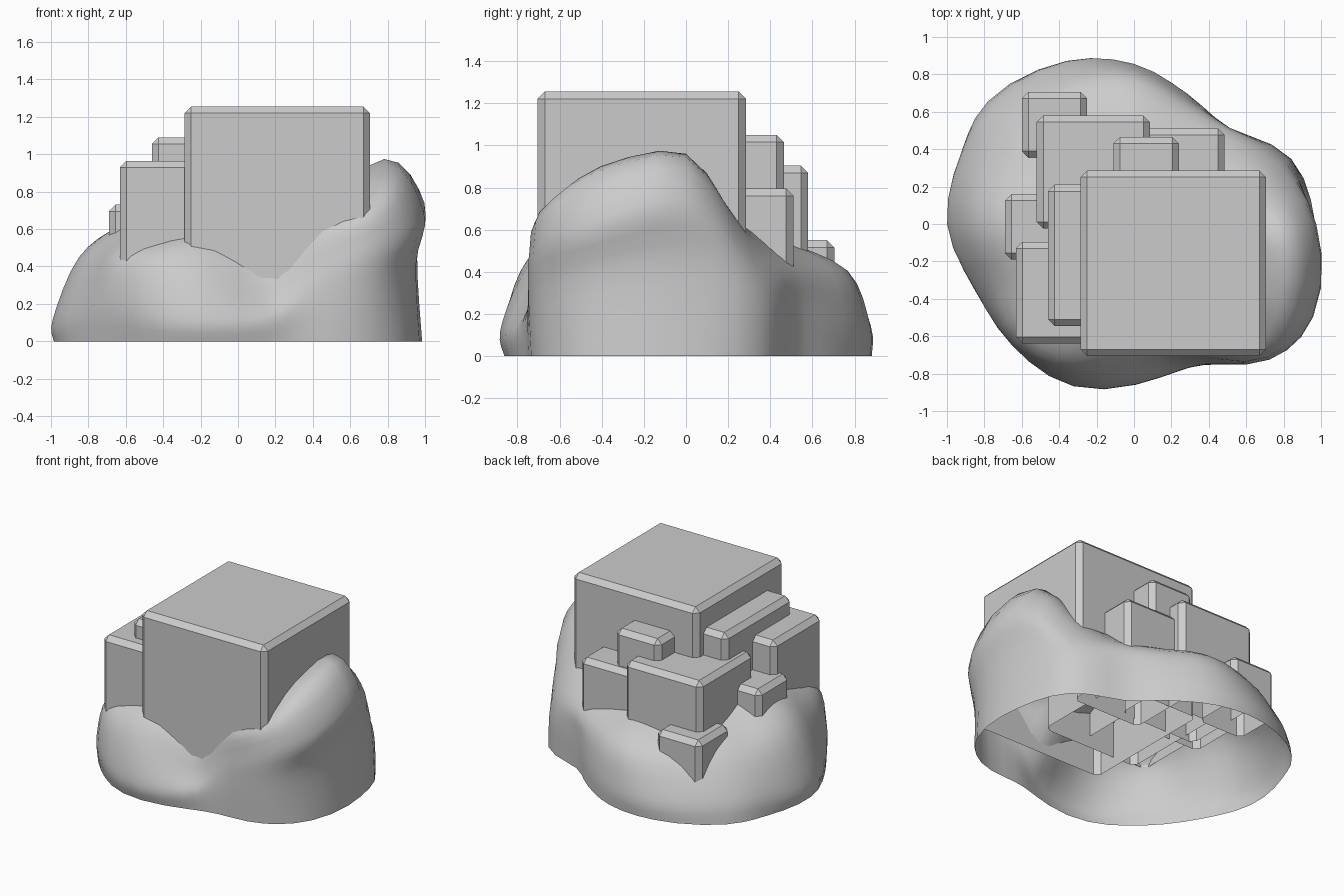
import bpy, bmesh, math

if "Cube" in bpy.data.objects:
    bpy.data.objects.remove(bpy.data.objects["Cube"])

# Rock profile per 22.5 degrees: base radius, then (radius, height) for wall, shoulder, crown
PROFILES = [
    (.97, .94, .45, .965, .75, .75, .96),
    (.91, .90, .28, .83, .47, .68, .62),
    (.72, .725, .25, .70, .42, .50, .57),
    (.75, .745, .20, .68, .41, .45, .56),
    (.85, .85, .16, .76, .41, .45, .56),
    (.94, .93, .14, .79, .39, .50, .54),
    (1.02, .98, .16, .80, .42, .52, .56),
    (1.0, .98, .15, .83, .41, .58, .56),
    (.985, .99, .12, .85, .45, .62, .62),
    (.92, .91, .18, .80, .46, .60, .62),
    (.90, .92, .20, .86, .46, .60, .59),
    (.90, .925, .13, .84, .40, .68, .56),
    (.82, .83, .11, .765, .22, .64, .46),
    (.84, .84, .20, .81, .36, .72, .59),
    (.99, 1.01, .30, 1.02, .54, .92, .71),
    (1.04, 1.03, .38, 1.075, .63, .88, .90),
]
# Columns turned a few degrees to catch the corners and the front dip
SHIFT = {6: 5, 11: 2, 12: 10, 13: 4, 15: -5}
ASTEP, LSTEP = 3, 4


def spline(a, b, c, d, t):
    return tuple(.5 * (2*q + (r-p)*t + (2*p-5*q+4*r-s)*t*t + (3*q-p-3*r+s)*t**3)
                 for p, q, r, s in zip(a, b, c, d))


def make_object(name, bm):
    bmesh.ops.recalc_face_normals(bm, faces=bm.faces)
    me = bpy.data.meshes.new(name)
    bm.to_mesh(me)
    bm.free()
    ob = bpy.data.objects.new(name, me)
    bpy.context.collection.objects.link(ob)
    return ob


def rock():
    """Smooth open-bottomed boulder lofted through the radial profiles."""
    bm = bmesh.new()
    n = len(PROFILES)
    rows = [p + (SHIFT.get(i, 0),) for i, p in enumerate(PROFILES)]
    cols = []
    for i in range(n * ASTEP):
        k, t = i // ASTEP, (i % ASTEP) / ASTEP
        p = spline(*[rows[(k + j) % n] for j in (-1, 0, 1, 2)], t)
        pts = [(p[0], 0), (p[1], p[2]), (p[3], p[4]), (p[5], p[6]), (.33, .68), (0, .7)]
        pts = [pts[0]] + pts
        a = 2 * math.pi * i / (n * ASTEP) + math.radians(p[7])
        col = []
        for s in range(4):
            for m in range(LSTEP):
                q = spline(*(pts[s:s + 4]), m / LSTEP)
                col.append(bm.verts.new((q[0]*math.cos(a), q[0]*math.sin(a), max(q[1], 0))))
        cols.append(col)
    for i, c in enumerate(cols):
        d = cols[(i + 1) % len(cols)]
        for j in range(len(c) - 1):
            bm.faces.new((c[j], d[j], d[j + 1], c[j + 1]))
    # close the crown hidden under the cubes
    centre = bm.verts.new((0, 0, .7))
    for i, c in enumerate(cols):
        bm.faces.new((c[-1], cols[(i + 1) % len(cols)][-1], centre))
    ob = make_object("rock_base", bm)
    bpy.context.view_layer.objects.active = ob
    ob.select_set(True)
    bpy.ops.object.shade_smooth_by_angle(angle=math.radians(40))
    ob.select_set(False)


def crystal(name, x0, y0, size, top, bevel=.035):
    """Chamfered cube without a bottom face."""
    bm = bmesh.new()
    bmesh.ops.create_cube(bm, size=size)
    for v in bm.verts:
        v.co.x += x0 + size / 2
        v.co.y += y0 + size / 2
        v.co.z += top - size / 2
    bm.normal_update()
    bmesh.ops.delete(bm, geom=[f for f in bm.faces if f.normal.z < -.5], context='FACES_ONLY')
    bmesh.ops.bevel(bm, geom=[e for e in bm.edges if not e.is_boundary],
                    offset=bevel, segments=1, affect='EDGES')
    make_object(name, bm)


rock()

# Cubic crystals: min x, min y, edge length, top height
for name, spec in {
    "main_crystal": (-.285, -.705, .99, 1.255),
    "tall_left_crystal": (-.46, -.545, .755, 1.09),
    "front_left_crystal": (-.63, -.64, .545, .965),
    "small_left_crystal": (-.69, -.19, .35, .73),
    "rear_crystal": (-.52, -.025, .605, .905),
    "outer_rear_crystal": (-.60, .355, .35, .55),
    "upper_rear_crystal": (-.11, .115, .35, 1.05),
    "right_rear_crystal": (-.055, -.03, .54, .795),
}.items():
    crystal(name, *spec)
